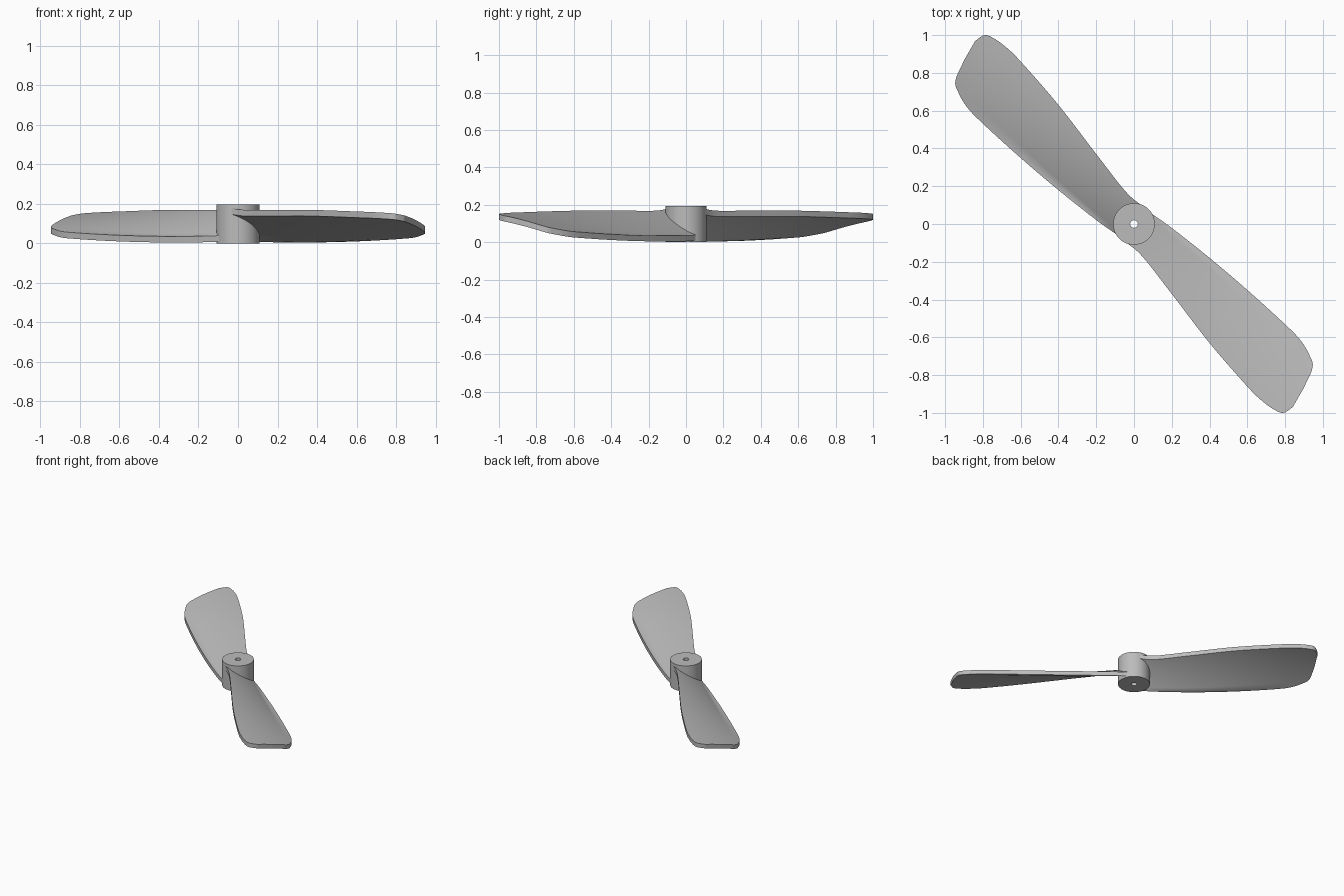
import bpy, bmesh, math
from mathutils import Vector

if "Cube" in bpy.data.objects:
    bpy.data.objects.remove(bpy.data.objects["Cube"])

grey = bpy.data.materials.new("plain_grey")
grey.use_nodes = True
grey.diffuse_color = (0.5, 0.5, 0.5, 1)
grey.node_tree.nodes["Principled BSDF"].inputs["Base Color"].default_value = (0.5, 0.5, 0.5, 1)


def finish(name, bm, angle):
    """Turn a bmesh into a smooth-shaded object with sharp edges kept."""
    bmesh.ops.recalc_face_normals(bm, faces=bm.faces)
    mesh = bpy.data.meshes.new(name)
    bm.to_mesh(mesh)
    bm.free()
    mesh.materials.append(grey)
    obj = bpy.data.objects.new(name, mesh)
    bpy.context.collection.objects.link(obj)
    bpy.ops.object.select_all(action='DESELECT')
    obj.select_set(True)
    bpy.context.view_layer.objects.active = obj
    bpy.ops.object.shade_smooth_by_angle(angle=math.radians(angle))
    return obj


def spline(points, steps=5):
    """Smooth curve through the given outline points."""
    p = [Vector(q) for q in points]
    p = [2 * p[0] - p[1]] + p + [2 * p[-1] - p[-2]]
    out = []
    for i in range(1, len(p) - 2):
        a, b, c, d = p[i - 1:i + 3]
        for k in range(steps):
            u = k / steps
            out.append(0.5 * (2 * b + (c - a) * u + (2 * a - 5 * b + 4 * c - d) * u * u
                              + (3 * b - a - 3 * c + d) * u ** 3))
    return out + [p[-2]]


# Blade outline: (distance along the blade, offset across it)
LOW_EDGE = [(.03, .105), (.16, .127), (.41, .156), (.67, .177), (.94, .19),
            (1.06, .188), (1.15, .165), (1.206, .131), (1.25, .02)]
HIGH_EDGE = [(.03, -.1), (.15, -.09), (.40, -.12), (.73, -.163), (1.03, -.184),
             (1.14, -.183), (1.22, -.17), (1.266, -.148), (1.28, -.092)]
THICK = 0.031


def blade_top(s, t):
    """Height of the twisted, slightly cambered upper surface."""
    low = 0.004 + THICK + 0.04 * (s - 0.3) ** 2
    high = 0.185 - 0.023 * s
    half = 0.105 + 0.08 * min(s, 1.05)
    f = max(0, min(1, (half - t) / (2 * half)))
    return low + (high - low) * f + 0.036 * f * (1 - f)


def make_blade(name, side):
    bm = bmesh.new()
    across = 14
    tops, bottoms = [], []
    for a, b in zip(spline(LOW_EDGE), spline(HIGH_EDGE)):
        top_row, bottom_row = [], []
        for j in range(across + 1):
            s, t = a.lerp(b, j / across)
            x, y = side * (s + t) / math.sqrt(2), side * (t - s) / math.sqrt(2)
            z = blade_top(s, t)
            top_row.append(bm.verts.new((x, y, z)))
            bottom_row.append(bm.verts.new((x, y, z - THICK)))
        tops.append(top_row)
        bottoms.append(bottom_row)
    # Upper and lower skins
    for rows in (tops, bottoms):
        for r, q in zip(rows, rows[1:]):
            for j in range(across):
                bm.faces.new((r[j], r[j + 1], q[j + 1], q[j]))
    # Rim around the outline
    n = len(tops) - 1
    ring = ([(i, 0) for i in range(n)] + [(n, j) for j in range(across)]
            + [(i, across) for i in range(n, 0, -1)] + [(0, j) for j in range(across, 0, -1)])
    for (i, j), (k, l) in zip(ring, ring[1:] + ring[:1]):
        bm.faces.new((tops[i][j], tops[k][l], bottoms[k][l], bottoms[i][j]))
    return finish(name, bm, 35)


# Hub: a ring profile turned about the axis, leaving the shaft bore open
bm = bmesh.new()
profile = [bm.verts.new((r, 0, z)) for r, z in ((.11, 0), (.11, .195), (.02, .195), (.02, 0))]
edges = [bm.edges.new((profile[i], profile[(i + 1) % 4])) for i in range(4)]
bmesh.ops.spin(bm, geom=profile + edges, cent=(0, 0, 0), axis=(0, 0, 1),
               angle=2 * math.pi, steps=64, use_merge=True)
bmesh.ops.remove_doubles(bm, verts=bm.verts, dist=0.0001)
finish("hub", bm, 30)

# Two blades, opposite each other
make_blade("left_blade", 1)
make_blade("right_blade", -1)
